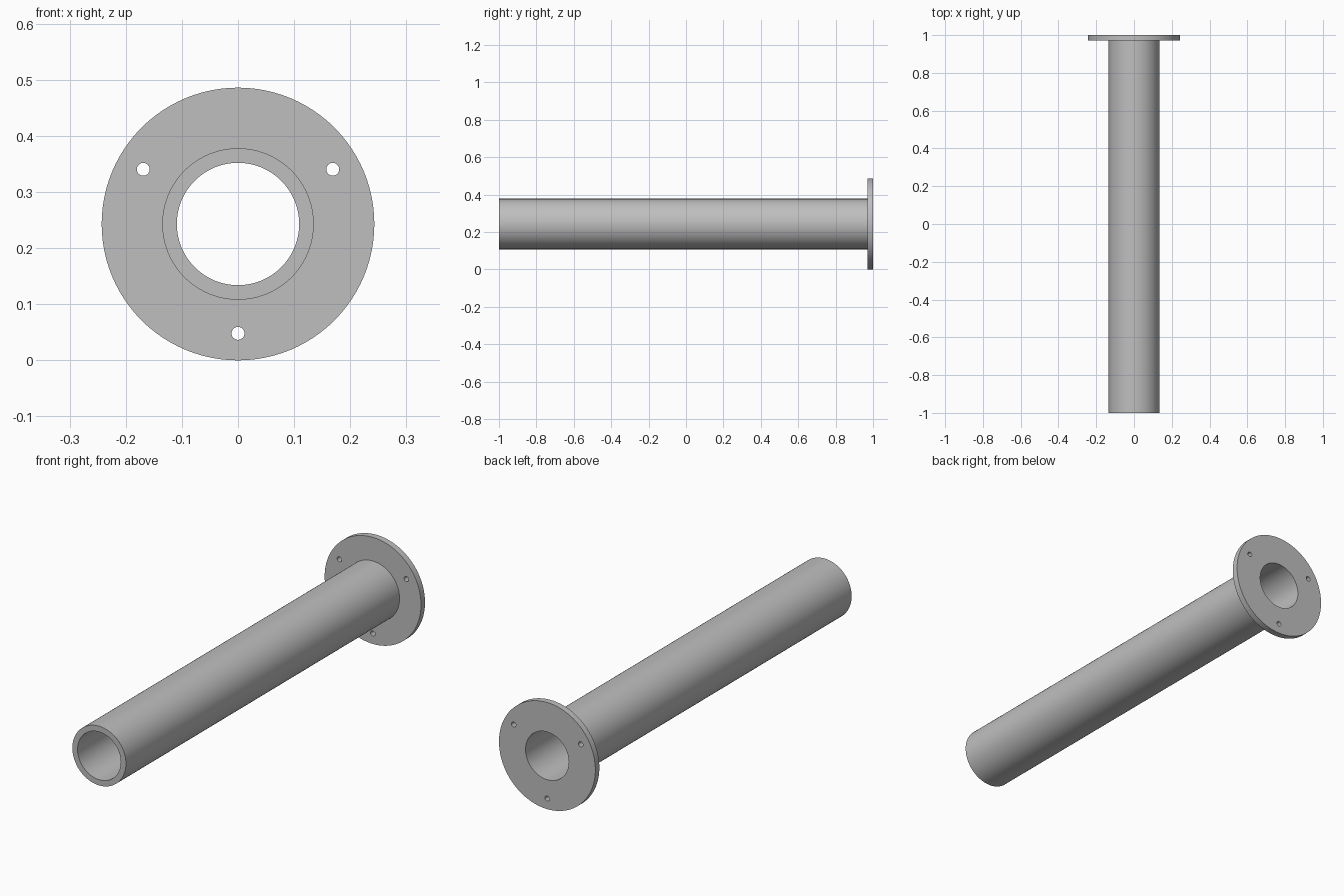
import bpy, bmesh, math
from mathutils import Matrix, Vector

cube = bpy.data.objects.get("Cube")
if cube:
    bpy.data.objects.remove(cube, do_unlink=True)

FLANGE_R, TUBE_R, BORE_R = 0.243, 0.135, 0.109
HOLE_R, HOLE_CIRCLE = 0.0115, 0.195
FRONT, SHOULDER, BACK = -1.0, 0.971, 1.0
SEGMENTS = 96

# Plain grey metal
grey = bpy.data.materials.new("grey metal")
grey.use_nodes = True
grey.diffuse_color = (0.52, 0.52, 0.52, 1)
grey.node_tree.nodes["Principled BSDF"].inputs["Base Color"].default_value = grey.diffuse_color


def add_object(name, bm):
    bmesh.ops.recalc_face_normals(bm, faces=bm.faces)
    mesh = bpy.data.meshes.new(name)
    bm.to_mesh(mesh)
    bm.free()
    mesh.materials.append(grey)
    obj = bpy.data.objects.new(name, mesh)
    bpy.context.collection.objects.link(obj)
    return obj


# Tube and flange as one turned profile of (radius, y)
profile = [(BORE_R, FRONT), (TUBE_R, FRONT), (TUBE_R, SHOULDER),
           (FLANGE_R, SHOULDER), (FLANGE_R, BACK), (BORE_R, BACK)]
bm = bmesh.new()
rings = []
for i in range(SEGMENTS):
    a = math.tau * i / SEGMENTS
    rings.append([bm.verts.new((r * math.cos(a), y, FLANGE_R + r * math.sin(a)))
                  for r, y in profile])
for i, ring in enumerate(rings):
    following = rings[(i + 1) % SEGMENTS]
    for j in range(len(profile)):
        k = (j + 1) % len(profile)
        bm.faces.new((ring[j], ring[k], following[k], following[j]))
body = add_object("flanged_tube", bm)

# Three screw holes through the flange
bm = bmesh.new()
for degrees in (30, 150, 270):
    a = math.radians(degrees)
    centre = Vector((HOLE_CIRCLE * math.cos(a), (SHOULDER + BACK) / 2,
                     FLANGE_R + HOLE_CIRCLE * math.sin(a)))
    bmesh.ops.create_cone(bm, cap_ends=True, segments=32, radius1=HOLE_R,
                          radius2=HOLE_R, depth=0.1,
                          matrix=Matrix.Translation(centre) @ Matrix.Rotation(math.pi / 2, 4, "X"))
cutter = add_object("screw_hole_cutter", bm)
cutter.hide_render = True

cut = body.modifiers.new("screw holes", "BOOLEAN")
cut.operation = "DIFFERENCE"
cut.solver = "EXACT"
cut.object = cutter

bpy.ops.object.select_all(action="DESELECT")
body.select_set(True)
bpy.context.view_layer.objects.active = body
bpy.ops.object.modifier_apply(modifier=cut.name)
bpy.data.objects.remove(cutter, do_unlink=True)

# Smooth walls with crisp rims
bpy.ops.object.shade_smooth_by_angle(angle=math.radians(30))
